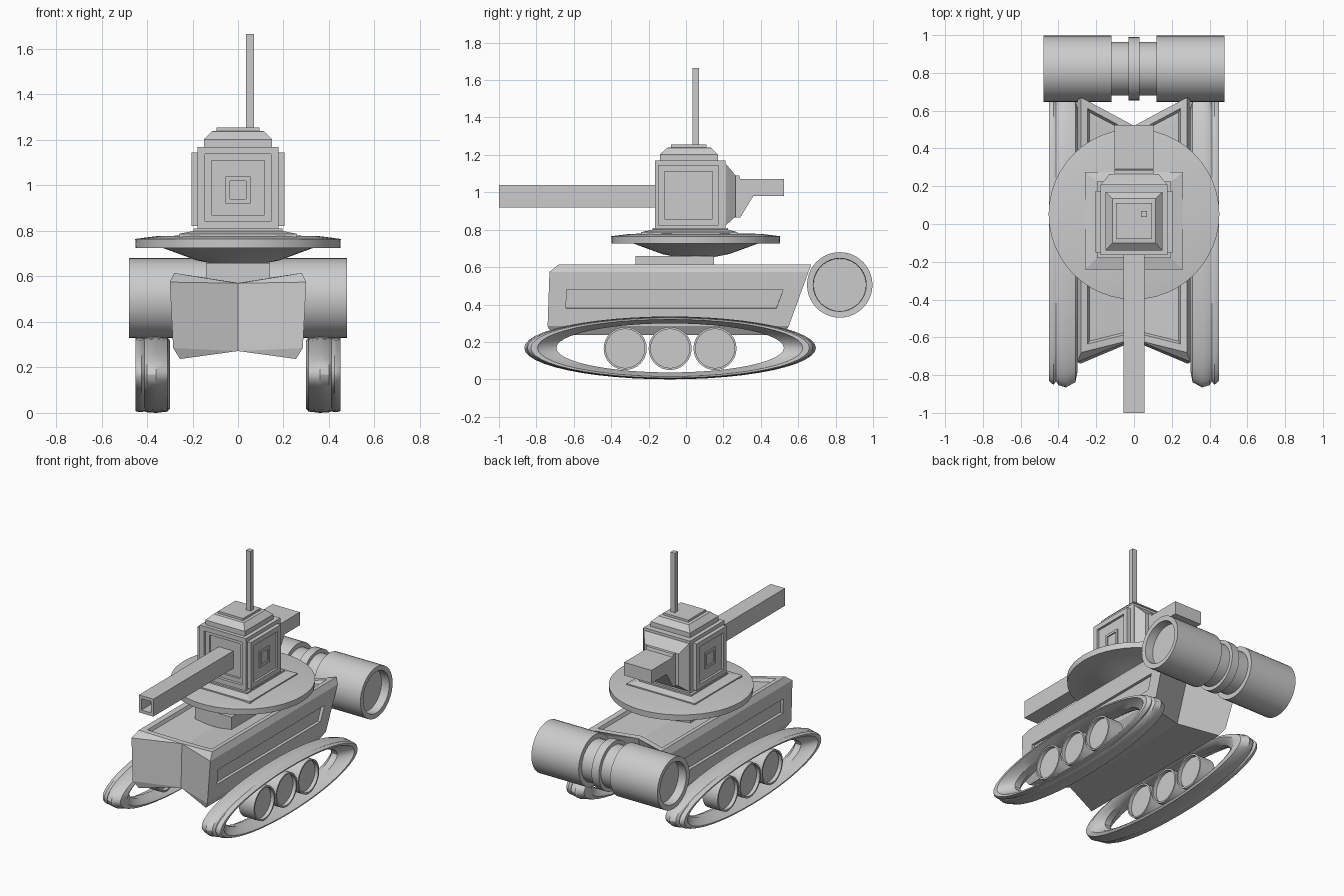
import bpy, bmesh, math
from mathutils import Vector

if "Cube" in bpy.data.objects:
    bpy.data.objects.remove(bpy.data.objects["Cube"])

grey = bpy.data.materials.new("plain grey")
grey.diffuse_color = (0.6, 0.6, 0.6, 1)
grey.use_nodes = True
grey.node_tree.nodes["Principled BSDF"].inputs["Base Color"].default_value = grey.diffuse_color


def finish(bm, name, smooth=False):
    bmesh.ops.recalc_face_normals(bm, faces=bm.faces[:])
    me = bpy.data.meshes.new(name)
    bm.to_mesh(me)
    bm.free()
    me.materials.append(grey)
    ob = bpy.data.objects.new(name, me)
    bpy.context.collection.objects.link(ob)
    if smooth:
        bpy.context.view_layer.objects.active = ob
        ob.select_set(True)
        bpy.ops.object.shade_smooth_by_angle(angle=math.radians(30))
        ob.select_set(False)
    return ob


def loft(sections, caps=True, closed=False):
    """Skin rings of points, each ring having the same count."""
    bm = bmesh.new()
    rings = [[bm.verts.new(p) for p in s] for s in sections]
    pairs = list(zip(rings, rings[1:]))
    if closed:
        pairs.append((rings[-1], rings[0]))
    for a, b in pairs:
        for i in range(len(a)):
            j = (i + 1) % len(a)
            bm.faces.new((a[i], a[j], b[j], b[i]))
    if caps and not closed:
        bm.faces.new(rings[0])
        bm.faces.new(rings[-1])
    bmesh.ops.recalc_face_normals(bm, faces=bm.faces[:])
    return bm


def rect_z(z, hx, y0, y1):
    return [(-hx, y0, z), (hx, y0, z), (hx, y1, z), (-hx, y1, z)]


def rect_y(y, hx, z0, z1):
    return [(-hx, y, z0), (hx, y, z0), (hx, y, z1), (-hx, y, z1)]


def box(x0, x1, y0, y1, z0, z1):
    return loft([[(x0, y0, z), (x1, y0, z), (x1, y1, z), (x0, y1, z)] for z in (z0, z1)])


def inset(bm, direction, *steps):
    """Inset the largest face pointing in a direction, step by step."""
    d = Vector(direction)
    f = max((f for f in bm.faces if f.normal.dot(d) > 0.9), key=lambda f: f.calc_area())
    for thick, depth in steps:
        bmesh.ops.inset_region(bm, faces=[f], thickness=thick, use_even_offset=True)
        if depth:
            n = f.normal.copy()
            new = bmesh.ops.extrude_face_region(bm, geom=[f])["geom"]
            bm.faces.remove(f) if f.is_valid else None
            f = next(g for g in new if isinstance(g, bmesh.types.BMFace))
            bmesh.ops.translate(bm, verts=f.verts[:], vec=n * depth)
            bm.normal_update()


def lathe_x(profile, cy, cz, ry=1, rz=1, n=40, closed=False):
    """Spin (x, radius) points around an axis along x."""
    return loft([[(x, cy + r * ry * math.cos(2 * math.pi * i / n),
                   cz + r * rz * math.sin(2 * math.pi * i / n)) for i in range(n)]
                 for x, r in profile], closed=closed)


# Hull: half outline as (x, z, front y, rear y), mirrored, with V-shaped ends
half = [(0, .272, -.62, .42), (.255, .237, -.715, .52), (.285, .285, -.74, .55),
        (.30, .575, -.73, .655), (.28, .615, -.68, .67), (0, .57, -.61, .52)]
bm = bmesh.new()
top = []
for s in (1, -1):
    F = [bm.verts.new((s * x, yf, z)) for x, z, yf, yr in half]
    R = [bm.verts.new((s * x, yr, z)) for x, z, yf, yr in half]
    for i in range(5):
        f = bm.faces.new((F[i], F[i + 1], R[i + 1], R[i]))
        if i == 4:
            top.append(f)
    for e in (F, R):
        bm.faces.new((e[0], e[1], e[2]))
        bm.faces.new((e[0], e[2], e[3], e[5]))
        bm.faces.new((e[3], e[4], e[5]))
bmesh.ops.remove_doubles(bm, verts=bm.verts[:], dist=.0005)
bmesh.ops.recalc_face_normals(bm, faces=bm.faces[:])
top = [f for f in bm.faces if f.normal.z > .9 and f.calc_area() > .2]
for thick, depth in ((.035, 0), (.012, -.02), (.03, 0)):
    bmesh.ops.inset_region(bm, faces=top, thickness=thick, depth=depth, use_even_offset=True)
for s in (1, -1):
    inset(bm, (s, 0, 0), (.095, -.02))
finish(bm, "hull")

# Turret pedestal
finish(box(-.14, .14, -.27, .15, .56, .66), "pedestal")

# Round turret plate with a shallow bowl beneath
ring = [(.01, .643), (.08, .65), (.18, .67), (.33, .725), (.45, .725), (.452, .765),
        (.35, .778), (.01, .782)]
n = 48
finish(loft([[(r * math.cos(2 * math.pi * i / n), .052 + r * math.sin(2 * math.pi * i / n), z)
              for i in range(n)] for r, z in ring]), "turret_plate", True)

# Turret body: skirt, box and stepped hatch in one stack
bm = loft([rect_z(*s) for s in [
    (.765, .26, -.24, .275), (.787, .26, -.24, .275), (.80, .195, -.18, .225),
    (.81, .195, -.18, .225), (.81, .177, -.165, .21), (1.17, .177, -.165, .21),
    (1.17, .15, -.14, .17), (1.203, .15, -.14, .17), (1.238, .115, -.10, .135),
    (1.24, .095, -.08, .11), (1.255, .095, -.08, .11)]])
inset(bm, (0, -1, 0), (.028, 0), (.004, -.02), (.024, 0), (.004, -.015))
finish(bm, "turret")

# Framed side panels
for s, name in ((1, "right"), (-1, "left")):
    x0, x1 = sorted((s * .17, s * .204))
    bm = box(x0, x1, -.15, .175, .822, 1.145)
    inset(bm, (s, 0, 0), (.034, -.015), (.072, .008), (.016, -.008))
    finish(bm, name + "_turret_panel")

# Rear taper and bustle block
finish(loft([rect_y(.20, .177, .825, 1.155), rect_y(.215, .17, .825, 1.15),
             rect_y(.265, .13, .87, 1.09)]), "turret_rear")
side = [(.255, .865), (.29, .865), (.36, .98), (.525, .98), (.525, 1.07),
        (.29, 1.07), (.285, 1.09), (.255, 1.09)]
finish(loft([[(x, y, z) for y, z in side] for x in (-.104, .104)]), "bustle")

# Square gun barrel with hollow muzzle
finish(loft([rect_y(-.10, .055, .92, 1.04), rect_y(-1, .055, .92, 1.04),
             rect_y(-1, .036, .941, 1.019), rect_y(-.90, .036, .941, 1.019)]), "barrel")

# Antenna
finish(box(.036, .07, .036, .07, 1.25, 1.665), "antenna")

# Rear drum with waist and recessed ends
h = [(.42, .14), (.478, .142), (.48, .175), (.12, .175), (.12, .142), (.028, .142), (.028, .167)]
finish(lathe_x(h + [(-x, r) for x, r in reversed(h)], .822, .505), "rear_drum", True)

# Oval tracks and their wheels on both sides
track = [(.30, .90), (.31, .965), (.36, 1), (.40, .985), (.412, .96), (.425, .98),
         (.435, .975), (.45, .955), (.45, .91), (.435, .89), (.39, .78), (.345, .78), (.305, .87)]
wheel = [(.34, .104), (.315, .104), (.315, .115), (.43, .115), (.43, .104), (.405, .104)]
for s, name in ((1, "right"), (-1, "left")):
    finish(lathe_x([(s * x, r) for x, r in track], -.085, .168, .78, .168, 48, True),
           name + "_track", True)
    for k, y in enumerate((-.325, -.085, .155)):
        finish(lathe_x([(s * x, r) for x, r in wheel], y, .165, n=32),
               f"{name}_wheel_{k + 1}", True)
